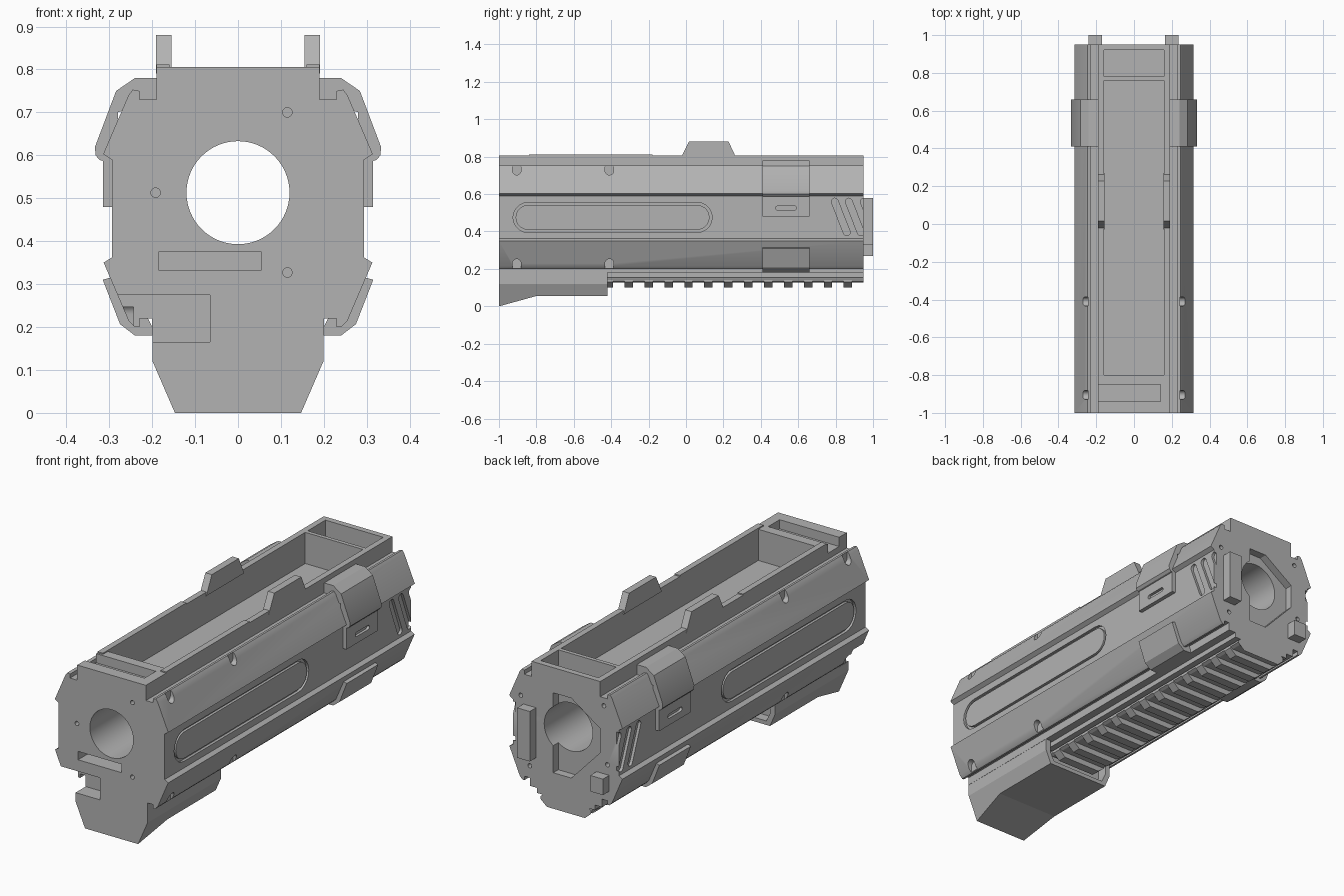
import bpy, bmesh, math
from mathutils import Vector

if "Cube" in bpy.data.objects:
    bpy.data.objects.remove(bpy.data.objects["Cube"], do_unlink=True)

grey = bpy.data.materials.new("mid_grey")
grey.use_nodes = True
grey.diffuse_color = (0.45, 0.45, 0.45, 1)
grey.node_tree.nodes["Principled BSDF"].inputs["Base Color"].default_value = (0.45, 0.45, 0.45, 1)

BACK = 0.95


def prism(name, points, axis, lo, hi):
    """Extrude a closed 2D profile: (x, z) along y, (y, z) along x."""
    place = (lambda p, d: (p[0], d, p[1])) if axis == "y" else (lambda p, d: (d, p[0], p[1]))
    bm = bmesh.new()
    rings = [[bm.verts.new(place(p, d)) for p in points] for d in (lo, hi)]
    n = len(points)
    for i in range(n):
        j = (i + 1) % n
        bm.faces.new((rings[0][i], rings[0][j], rings[1][j], rings[1][i]))
    bm.faces.new(rings[0])
    bm.faces.new(rings[1])
    bmesh.ops.recalc_face_normals(bm, faces=bm.faces)
    mesh = bpy.data.meshes.new(name)
    bm.to_mesh(mesh)
    bm.free()
    mesh.materials.append(grey)
    ob = bpy.data.objects.new(name, mesh)
    bpy.context.collection.objects.link(ob)
    return ob


def box(name, x0, x1, y0, y1, z0, z1):
    return prism(name, [(x0, z0), (x1, z0), (x1, z1), (x0, z1)], "y", y0, y1)


def circle(cx, cz, r, n):
    return [(cx + r * math.cos(2 * math.pi * i / n), cz + r * math.sin(2 * math.pi * i / n))
            for i in range(n)]


def stadium(a, b, r, n=10):
    """Rounded slot outline between two centres."""
    a, b = Vector(a), Vector(b)
    ang = math.atan2(b.y - a.y, b.x - a.x)
    pts = []
    for c, start in ((b, ang - math.pi / 2), (a, ang + math.pi / 2)):
        for i in range(n + 1):
            t = start + math.pi * i / n
            pts.append((c.x + r * math.cos(t), c.y + r * math.sin(t)))
    return pts


def mirrored(half):
    return half + [(-x, z) for x, z in reversed(half)]


def cut(target, cutters):
    """Subtract each cutter, then discard it."""
    for c in cutters:
        m = target.modifiers.new("cut", "BOOLEAN")
        m.operation, m.solver, m.object = "DIFFERENCE", "EXACT", c
        bpy.context.view_layer.objects.active = target
        bpy.ops.object.modifier_apply(modifier=m.name)
        bpy.data.objects.remove(c, do_unlink=True)


def smooth(ob):
    bpy.ops.object.select_all(action="DESELECT")
    ob.select_set(True)
    bpy.context.view_layer.objects.active = ob
    bpy.ops.object.shade_smooth_by_angle(angle=math.radians(30))


# Main body: constant section with side channels and shoulder grooves
half = [(0.2, 0.18), (0.2, 0.22), (0.23, 0.22), (0.23, 0.2), (0.24, 0.2), (0.255, 0.215),
        (0.313, 0.35), (0.294, 0.362), (0.294, 0.59), (0.314, 0.603), (0.255, 0.74),
        (0.245, 0.753), (0.23, 0.75), (0.23, 0.73), (0.19, 0.73), (0.19, 0.806)]
body = prism("main_body", mirrored(half), "y", -1, BACK)

cutters = [
    prism("bore", circle(0, 0.513, 0.12, 64), "y", -1.1, 1.1),
    box("long_tray", -0.16, 0.16, -0.8, 0.76, 0.65, 0.9),
    box("rear_tray", -0.16, 0.16, 0.78, 0.92, 0.7, 0.9),
    box("front_tray", -0.25, 0.14, -0.94, -0.85, 0.76, 0.9),
    box("front_slot", -0.185, 0.055, -1.1, -0.8, 0.333, 0.375),
    box("corner_notch", -0.4, -0.065, -1.1, -0.92, 0.165, 0.275),
    prism("rear_recess", [(0.07, 0.68), (-0.03, 0.68), (-0.19, 0.57), (-0.19, 0.45),
                          (-0.03, 0.28), (0.07, 0.28)], "y", 0.91, 1.1),
]
# Screw holes in the two end faces
for x, z in ((0.115, 0.7), (0.115, 0.327), (-0.192, 0.513)):
    cutters.append(prism("front_hole", circle(x, z, 0.011, 16), "y", -1.1, -0.97))
for x, z in ((0.25, 0.62), (-0.21, 0.69), (-0.23, 0.4), (0.2, 0.28)):
    cutters.append(prism("rear_hole", circle(x, z, 0.011, 16), "y", 0.92, 1.1))

# Side panel slots, slanted vents and shoulder notches
for s in (-1, 1):
    lo, hi = sorted((s * 0.28, s * 0.4))
    cutters.append(prism("panel", stadium((-0.845, 0.475), (0.06, 0.475), 0.08), "x", lo, hi))
    for y in (0.795, 0.87, 0.95):
        cutters.append(prism("vent", stadium((y, 0.56), (y + 0.065, 0.395), 0.018), "x", lo, hi))
    lo, hi = sorted((s * 0.243, s * 0.29))
    for y in (-0.905, -0.41):
        cutters.append(prism("notch", stadium((y, 0.725), (y, 0.8), 0.023), "x", lo, hi))
        cutters.append(prism("notch", stadium((y, 0.15), (y, 0.23), 0.023), "x", lo, hi))
cut(body, cutters)
smooth(body)

# Lower front block with a raked underside and tapered flanks
block = prism("lower_front_block", mirrored([(0.147, 0), (0.199, 0.12), (0.199, 0.21)]),
              "y", -1, -0.42)
cut(block, [
    prism("rake", [(-1, 0), (-0.8, 0.055), (-0.3, 0.055), (-0.3, -0.1), (-1, -0.1)],
        "x", -0.4, 0.4),
    prism("hollow", mirrored([(0.15, 0.075), (0.172, 0.12), (0.172, 0.18)]), "y", -0.47, -0.3),
    box("corner_notch", -0.4, -0.065, -1.1, -0.92, 0.165, 0.275),
])

# Accessory rail with evenly spaced teeth
box("rail_base", -0.16, 0.16, -0.46, BACK, 0.155, 0.19)
prism("rail_core", mirrored([(0.125, 0.128), (0.14, 0.135), (0.14, 0.145), (0.125, 0.157)]),
      "y", -0.46, BACK)
tooth_profile = mirrored([(0.105, 0.1), (0.14, 0.13), (0.14, 0.14)])
for i in range(14):
    y = -0.435 + i * 0.1065
    prism("rail_tooth", tooth_profile, "y", y, min(y + 0.045, BACK))

# Parts repeated on both sides
upper = [(0.19, 0.73), (0.19, 0.78), (0.24, 0.78), (0.284, 0.75), (0.333, 0.62), (0.332, 0.6),
         (0.322, 0.589), (0.314, 0.587), (0.314, 0.48), (0.28, 0.48), (0.28, 0.7)]
lower = [(0.19, 0.18), (0.24, 0.18), (0.275, 0.207), (0.315, 0.31), (0.28, 0.32), (0.22, 0.24)]
lug = [(-0.03, 0.79), (0.015, 0.88), (0.228, 0.88), (0.27, 0.79)]
for s, side in ((1, "left"), (-1, "right")):
    clip = prism(side + "_upper_clip", [(s * x, z) for x, z in upper], "y", 0.41, 0.66)
    lo, hi = sorted((s * 0.3, s * 0.4))
    cut(clip, [prism("clip_slot", stadium((0.49, 0.525), (0.58, 0.525), 0.011), "x", lo, hi)])
    smooth(clip)
    prism(side + "_lower_clip", [(s * x, z) for x, z in lower], "y", 0.41, 0.66)
    lo, hi = sorted((s * 0.155, s * 0.191))
    prism(side + "_top_lug", lug, "x", lo, hi)
    lo, hi = sorted((s * 0.27, s * 0.293))
    smooth(prism(side + "_side_panel", stadium((-0.845, 0.475), (0.06, 0.475), 0.066),
                 "x", lo, hi))

# Raised front half of the top rim
for s in (-1, 1):
    lo, hi = sorted((s * 0.16, s * 0.19))
    box("rim_strip", lo, hi, -0.84, -0.18, 0.8, 0.812)

# Tabs on the rear face
box("tall_rear_tab", 0.165, 0.235, 0.94, 1.0, 0.33, 0.58)
box("small_rear_tab", -0.24, -0.17, 0.94, 1.0, 0.27, 0.35)
